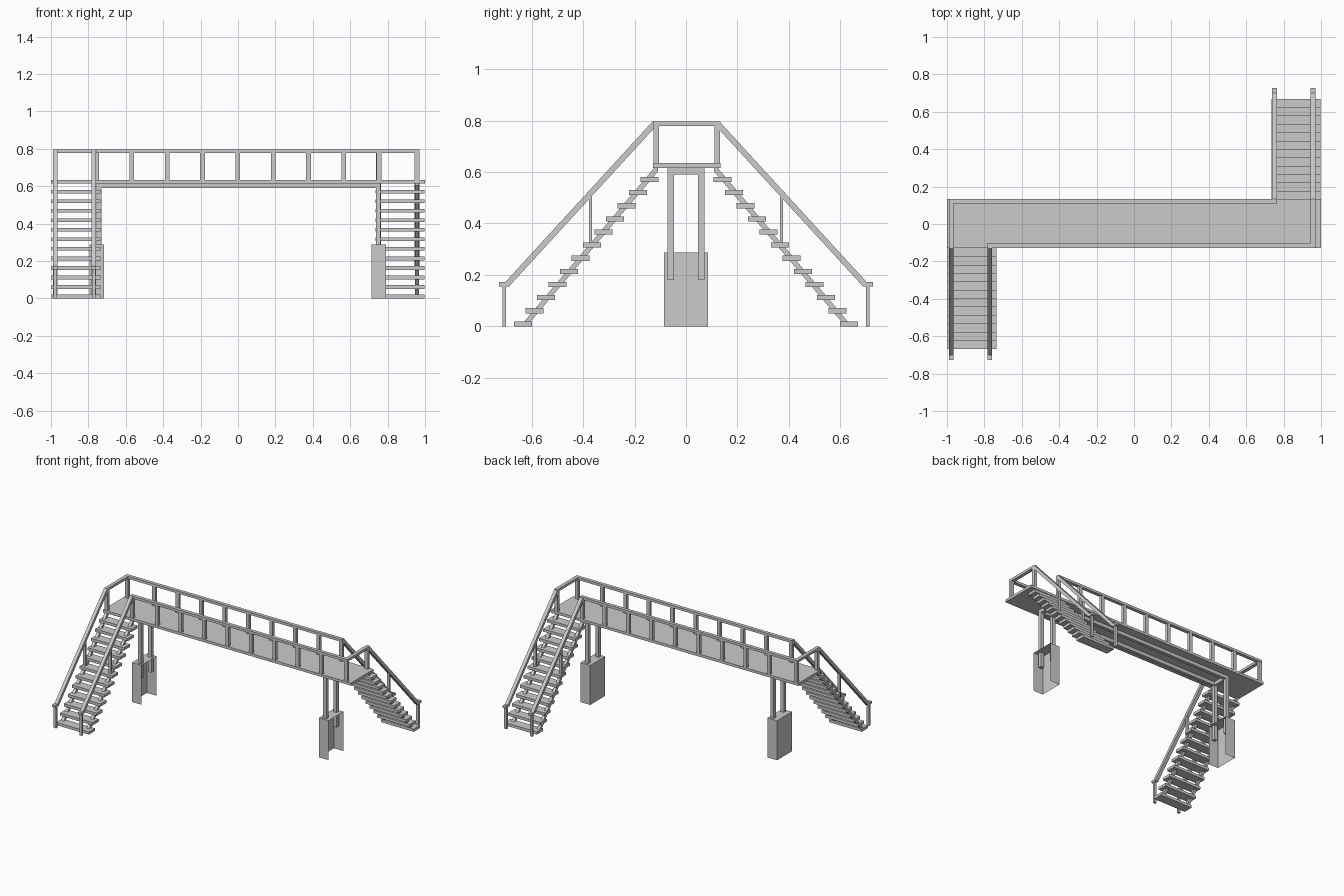
import bpy, bmesh

if "Cube" in bpy.data.objects:
    bpy.data.objects.remove(bpy.data.objects["Cube"])


def add_box(bm, x0, x1, y0, y1, z0, z1):
    r = bmesh.ops.create_cube(bm, size=1)
    for v in r["verts"]:
        v.co.x = x1 if v.co.x > 0 else x0
        v.co.y = y1 if v.co.y > 0 else y0
        v.co.z = z1 if v.co.z > 0 else z0
    return r["verts"]


def add_prism(bm, profile, x0, x1):
    # extrude a (y, z) outline along x
    face = bm.faces.new([bm.verts.new((x0, y, z)) for y, z in profile])
    r = bmesh.ops.extrude_face_region(bm, geom=[face])
    for g in r["geom"]:
        if isinstance(g, bmesh.types.BMVert):
            g.co.x = x1


def finish(bm, name):
    bmesh.ops.recalc_face_normals(bm, faces=bm.faces)
    me = bpy.data.meshes.new(name)
    bm.to_mesh(me)
    bm.free()
    ob = bpy.data.objects.new(name, me)
    bpy.context.collection.objects.link(ob)
    return ob


def boxes(name, items):
    bm = bmesh.new()
    for b in items:
        add_box(bm, *b)
    return finish(bm, name)


# Deck
boxes("deck", [(-1, 1, -0.128, 0.134, 0.615, 0.634)])

# Girders and cross beams under the deck
frame = [(-0.757, 0.763, s * 0.059 - 0.012, s * 0.059 + 0.012, 0.59, 0.615) for s in (-1, 1)]
frame += [(x - 0.013, x + 0.013, -0.047, 0.047, 0.59, 0.615) for x in (-0.744, 0.75)]
boxes("under_frame", frame)

# Columns
boxes("columns", [(x - 0.013, x + 0.013, y - 0.012, y + 0.012, 0.18, 0.59)
                  for x in (-0.744, 0.75) for y in (-0.059, 0.059)])

# Footings: shells open on the +x side and underneath
for name, x in (("left_footing", -0.756), ("right_footing", 0.752)):
    bm = bmesh.new()
    add_box(bm, x - 0.039, x + 0.039, -0.086, 0.086, 0, 0.288)
    bm.normal_update()
    gone = [f for f in bm.faces if f.normal.x > 0.9 or f.normal.z < -0.9]
    bmesh.ops.delete(bm, geom=gone, context="FACES")
    me = bpy.data.meshes.new(name)
    bm.to_mesh(me)
    bm.free()
    bpy.context.collection.objects.link(bpy.data.objects.new(name, me))

# Deck railings
W = 0.0125
FRONT, BACK = -0.115, 0.122
LEFT, RIGHT = (-0.977, -0.771), (0.751, 0.957)
inner = [-0.568 + 0.189 * i for i in range(7)]
front_x = [LEFT[0], LEFT[1]] + inner + [0.754, RIGHT[1]]
back_x = [LEFT[0], -0.757] + inner + [RIGHT[0], RIGHT[1]]
boxes("railing_posts", [(x - W, x + W, y - 0.011, y + 0.011, 0.634, 0.778)
                        for y, xs in ((FRONT, front_x), (BACK, back_x)) for x in xs])
boxes("top_rails", [
    (LEFT[1] - W, RIGHT[1] + W, FRONT - W, FRONT + W, 0.778, 0.796),
    (LEFT[0] - W, RIGHT[0] + W, BACK - W, BACK + W, 0.778, 0.796),
    (LEFT[0] - W, LEFT[0] + W, FRONT - W, BACK - W, 0.778, 0.796),
    (RIGHT[1] - W, RIGHT[1] + W, FRONT + W, BACK + W, 0.778, 0.796)])

# Stair flights: one down to the front, one down to the back
for side, s, (tx0, tx1), xs in (("front", -1, (-0.998, -0.735), LEFT),
                                ("back", 1, (0.735, 0.998), RIGHT)):
    treads = []
    for i in range(12):
        y = s * (0.634 - 0.0448 * i)
        treads.append((tx0, tx1, y - 0.035, y + 0.035, 0.051 * i, 0.051 * i + 0.02))
    boxes(side + "_stair_treads", treads)

    stringer = [(0.645, 0), (0.62, 0), (0.108, 0.603), (0.108, 0.628), (0.113, 0.628)]
    rail = [(0.13, 0.796), (0.11, 0.796), (0.11, 0.785), (0.687, 0.156), (0.706, 0.156), (0.706, 0.168)]
    bm_s, bm_r, posts = bmesh.new(), bmesh.new(), []
    for x in xs:
        add_prism(bm_s, [(s * y, z) for y, z in stringer], x - 0.011, x + 0.011)
        add_prism(bm_r, [(s * y, z) for y, z in rail], x - W, x + W)
        # level stub at the foot of the handrail
        y = s * 0.706
        add_box(bm_r, x - W, x + W, y - 0.021, y + 0.021, 0.156, 0.173)
        posts.append((x - 0.01, x + 0.01, y - 0.007, y + 0.007, 0, 0.157))
        y = s * 0.371
        posts.append((x - 0.01, x + 0.01, y - 0.006, y + 0.006, 0.31, 0.51))
    finish(bm_s, side + "_stair_stringers")
    finish(bm_r, side + "_stair_handrails")
    boxes(side + "_stair_posts", posts)
